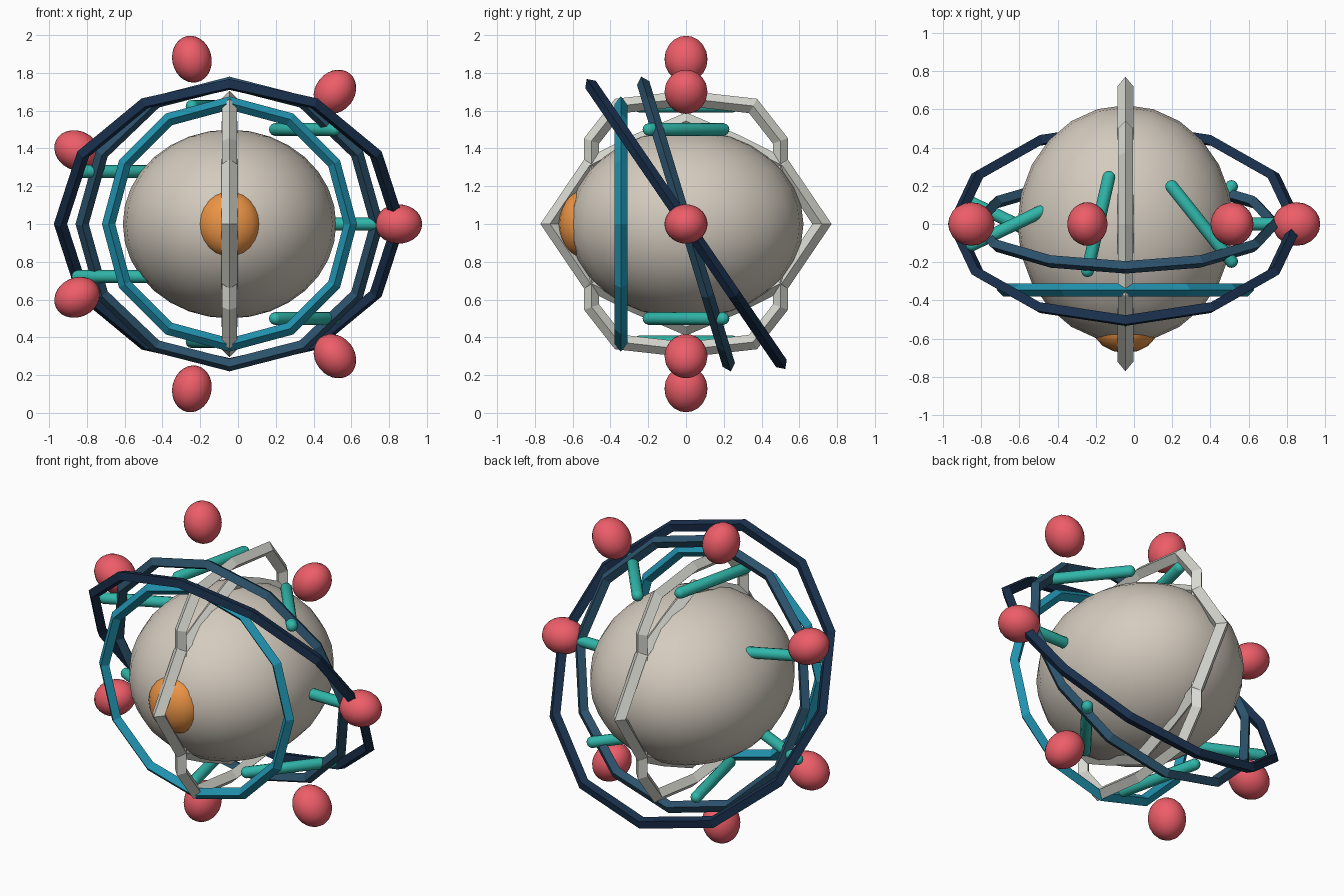
import bpy, bmesh
from math import sin, cos, pi, radians
from mathutils import Vector, Matrix

if "Cube" in bpy.data.objects:
    bpy.data.objects.remove(bpy.data.objects["Cube"])

CX = -0.045  # hub of the whole model
HUB = Vector((CX, 0, 1.0))


def material(name, rgb):
    m = bpy.data.materials.new(name)
    m.diffuse_color = (*rgb, 1)
    m.use_nodes = True
    m.node_tree.nodes["Principled BSDF"].inputs["Base Color"].default_value = m.diffuse_color
    return m


BONE = material("bone", (0.66, 0.60, 0.52))
PALE = material("pale", (0.68, 0.69, 0.63))
ORANGE = material("orange", (0.85, 0.30, 0.06))
RED = material("red", (0.85, 0.11, 0.14))
TEAL = material("teal", (0.03, 0.47, 0.40))
BLUES = [material("light_blue", (0.015, 0.29, 0.43)),
         material("mid_blue", (0.025, 0.085, 0.15)),
         material("dark_blue", (0.01, 0.03, 0.075))]


def finish(name, bm, mat, matrix, smooth):
    bmesh.ops.recalc_face_normals(bm, faces=bm.faces)
    for f in bm.faces:
        f.smooth = smooth
    me = bpy.data.meshes.new(name)
    bm.to_mesh(me)
    bm.free()
    me.materials.append(mat)
    ob = bpy.data.objects.new(name, me)
    ob.matrix_world = matrix
    bpy.context.collection.objects.link(ob)
    return ob


def ellipsoid(name, loc, radii, mat, rot=Matrix(), seg=24, rings=16):
    bm = bmesh.new()
    bmesh.ops.create_uvsphere(bm, u_segments=seg, v_segments=rings, radius=1)
    bmesh.ops.scale(bm, vec=radii, verts=bm.verts)
    return finish(name, bm, mat, Matrix.Translation(loc) @ rot, True)


def ring(name, pts, half, mat, matrix):
    """Closed loop in the local XZ plane with a diamond cross-section."""
    bm = bmesh.new()
    n = len(pts)
    pts = [Vector(p) for p in pts]
    rows = []
    for i, p in enumerate(pts):
        a = (p - pts[i - 1]).normalized()
        b = (pts[(i + 1) % n] - p).normalized()
        t = (a + b).normalized()
        out = Vector((t.y, -t.x)) * half / max(t.dot(a), 0.6)
        o, q = p + out, p - out
        rows.append([bm.verts.new(c) for c in
                     ((o.x, 0, o.y), (p.x, half, p.y), (q.x, 0, q.y), (p.x, -half, p.y))])
    for i in range(n):
        r, s = rows[i], rows[(i + 1) % n]
        for k in range(4):
            bm.faces.new((r[k], r[(k + 1) % 4], s[(k + 1) % 4], s[k]))
    return finish(name, bm, mat, matrix, False)


def mirror4(quarter):
    """Complete a loop from its first quadrant (first point on x, last on z)."""
    half = quarter + [(-x, z) for x, z in quarter[-2::-1]]
    return half + [(x, -z) for x, z in half[-2:0:-1]]


# Body and eye
ellipsoid("body", HUB, (0.565, 0.622, 0.5), BONE)
ellipsoid("eye", (CX, -0.55, 1.0), (0.168, 0.125, 0.175), ORANGE, seg=16, rings=12)

# Three blue twelve-sided hoops, tilted progressively
for name, r, y, tilt, mat in (("inner_hoop", 0.64, -0.345, 0, BLUES[0]),
                              ("middle_hoop", 0.78, 0, 0.295, BLUES[1]),
                              ("outer_hoop", 0.895, 0, 0.6, BLUES[2])):
    pts = [(r * cos(i * pi / 6), r * sin(i * pi / 6)) for i in range(12)]
    ring(name, pts, 0.034, mat,
         Matrix.Translation(HUB + Vector((0, y, 0))) @ Matrix.Rotation(tilt, 4, 'X'))

# Two pale crossing bands in the side plane
side = Matrix.Translation(HUB) @ Matrix.Rotation(pi / 2, 4, 'Z')
ring("long_band", mirror4([(0.72, 0), (0.51, 0.31), (0.27, 0.43), (0, 0.545)]),
     0.042, PALE, side)
ring("tall_band", mirror4([(0.5, 0), (0.5, 0.31), (0.5, 0.44), (0.355, 0.625), (0, 0.665)]),
     0.04, PALE, side)

# Seven teal rods, each turned a step further, and seven red beads outside them
for i in range(7):
    a = 2 * pi * i / 7
    radial = Vector((cos(a), 0, sin(a)))
    bm = bmesh.new()
    bmesh.ops.create_uvsphere(bm, u_segments=12, v_segments=9, radius=0.034)
    for v in bm.verts:
        v.co.z += 0.25 if v.co.z > 0 else -0.25
    finish(f"rod_{i + 1}", bm, TEAL,
           Matrix.Translation(HUB + radial * 0.64) @ Matrix.Rotation(-a, 4, 'Z')
           @ Matrix.Rotation(pi / 2, 4, 'Y'), True)
    ellipsoid(f"bead_{i + 1}", HUB + radial * 0.895, (0.125, 0.114, 0.104), RED,
              Matrix.Rotation(-a, 4, 'Y'), 20, 14)
